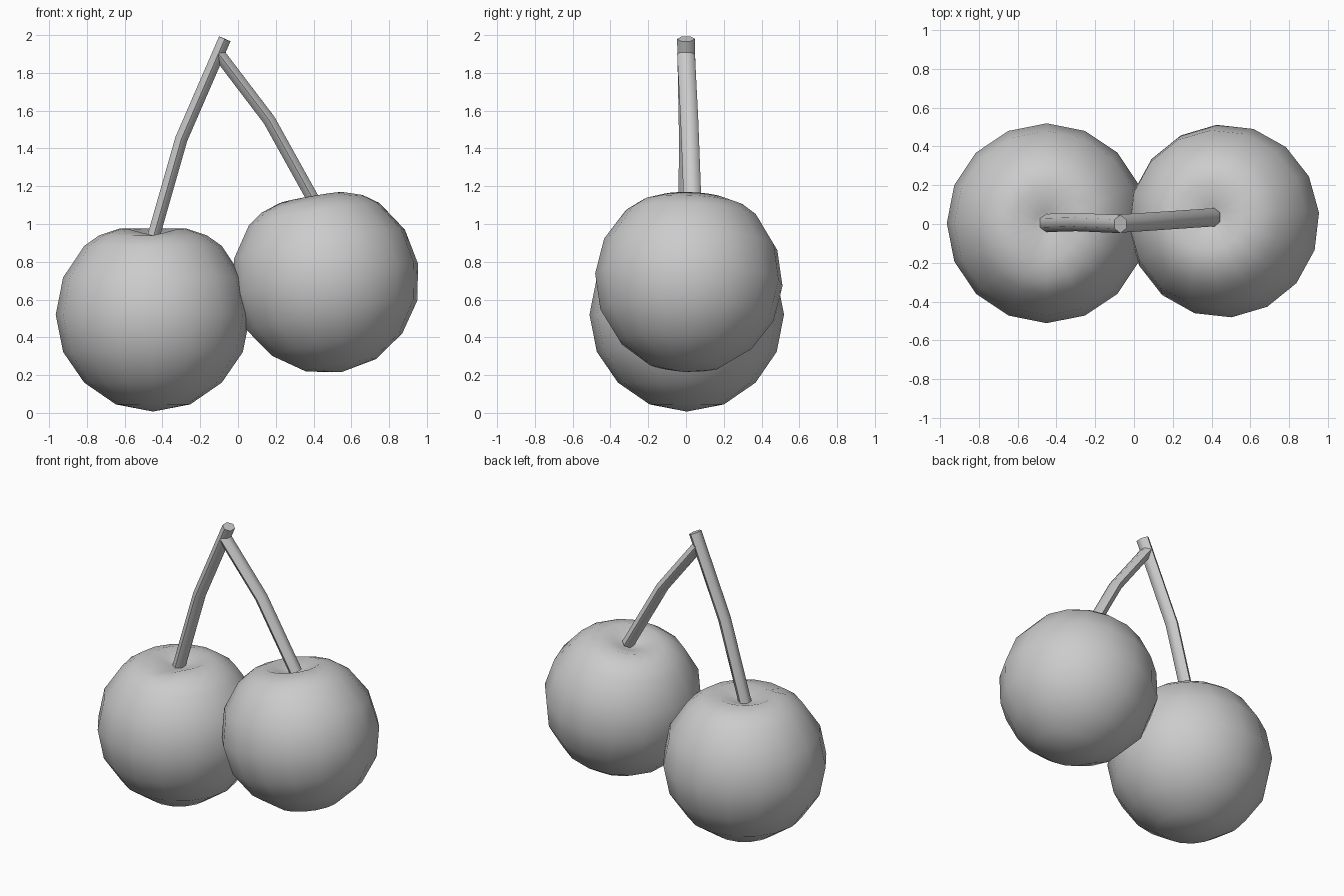
import bpy, math
from mathutils import Matrix, Vector

if "Cube" in bpy.data.objects:
    bpy.data.objects.remove(bpy.data.objects["Cube"])

SIDES = 16
# radius, height above the cherry's middle
PROFILE = [(0.197, -0.475), (0.364, -0.36), (0.476, -0.197), (0.515, 0.0), (0.476, 0.197),
           (0.364, 0.364), (0.285, 0.42), (0.18, 0.455), (0.06, 0.408)]


def make_object(name, verts, faces, angle):
    mesh = bpy.data.meshes.new(name)
    mesh.from_pydata(verts, [], faces)
    mesh.update()
    obj = bpy.data.objects.new(name, mesh)
    bpy.context.collection.objects.link(obj)
    bpy.ops.object.select_all(action='DESELECT')
    obj.select_set(True)
    bpy.context.view_layer.objects.active = obj
    bpy.ops.object.shade_smooth_by_angle(angle=math.radians(angle))
    return obj


def skin(rings, n):
    """Faces joining consecutive rings of n vertices."""
    return [(r * n + i, r * n + (i + 1) % n, (r + 1) * n + (i + 1) % n, (r + 1) * n + i)
            for r in range(rings - 1) for i in range(n)]


def cherry(name, matrix, notch=0.0):
    verts = []
    for radius, z in PROFILE:
        for i in range(SIDES):
            a = math.tau * i / SIDES
            # a shallow crease in the front of the rim
            dip = notch * max(0, -math.sin(a)) ** 8 if z > 0.43 else 0
            verts.append((radius * math.cos(a), radius * math.sin(a), z - dip))
    faces = skin(len(PROFILE), SIDES)
    bottom, top = len(verts), len(verts) + 1
    verts += [(0, 0, -0.513), (0, 0, 0.395)]
    last = (len(PROFILE) - 1) * SIDES
    for i in range(SIDES):
        j = (i + 1) % SIDES
        faces += [(bottom, j, i), (top, last + i, last + j)]
    obj = make_object(name, verts, faces, 60)
    obj.matrix_world = matrix
    return obj


def stem(name, path, wide=0.047, thin=0.033, n=6):
    pts = [Vector(p) for p in path]
    verts = []
    for k, p in enumerate(pts):
        t = (pts[min(k + 1, len(pts) - 1)] - pts[max(k - 1, 0)]).normalized()
        side = Vector((0, 1, 0)).cross(t).normalized()
        depth = t.cross(side)
        for i in range(n):
            a = math.tau * i / n + math.pi / 6
            verts.append(p + side * thin * math.cos(a) / math.cos(math.pi / 6) + depth * wide * math.sin(a))
    faces = skin(len(pts), n)
    faces += [tuple(range(n))[::-1], tuple(range(len(verts) - n, len(verts)))]
    return make_object(name, verts, faces, 61)


# Cherries: one upright, one smaller and leaning
cherry("left_cherry", Matrix.Translation((-0.45, 0.004, 0.52)), 0.035)
lean = (Matrix.Rotation(math.radians(-10), 4, 'Y') @ Matrix.Rotation(math.radians(-3), 4, 'X')
        @ Matrix.Rotation(math.radians(5), 4, 'Z'))
cherry("right_cherry", Matrix.Translation((0.464, 0.015, 0.705)) @ lean @ Matrix.Scale(0.968, 4))

# Stems meeting at the top
stem("left_stem", [(-0.46, 0.005, 0.89), (-0.30, 0.01, 1.45), (-0.07, 0.0, 1.98)])
stem("right_stem", [(0.415, 0.035, 1.10), (0.165, 0.018, 1.55), (-0.105, 0.0, 1.905)])
